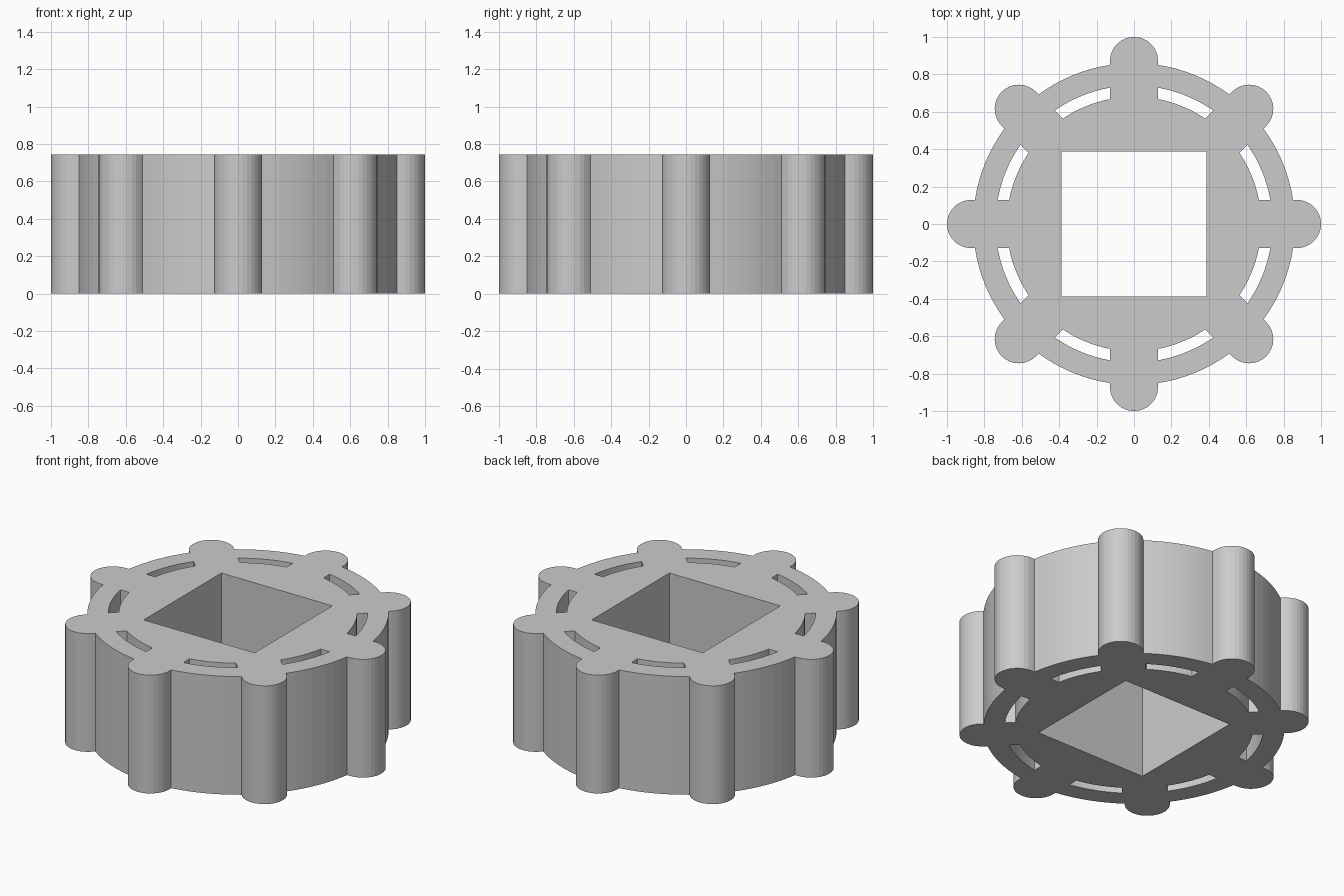
import bpy, bmesh
from math import sin, cos, asin, pi

if "Cube" in bpy.data.objects:
    bpy.data.objects.remove(bpy.data.objects["Cube"])

HEIGHT = 0.745
BODY_R = 0.86            # main round body
LOBE_R, LOBE_C = 0.129, 0.871   # grip lobes: radius and distance from centre
SLOT_IN, SLOT_OUT = 0.68, 0.74  # arc slots
HOLE = 0.387             # half side of the square bore
COUNT = 8
STEP = 2 * pi / COUNT


def arc(radius, a0, a1, n, cx=0.0, cy=0.0):
    return [(cx + radius * cos(a0 + (a1 - a0) * i / n),
             cy + radius * sin(a0 + (a1 - a0) * i / n)) for i in range(n + 1)]


def gap_arc(radius, k, n):
    """Arc between spoke k and the next, stopping at the parallel spoke sides."""
    trim = asin(LOBE_R / radius)
    return arc(radius, k * STEP + trim, (k + 1) * STEP - trim, n)


# Outer outline: half-round lobe, then the body arc to the next lobe
outline, slots = [], []
for k in range(COUNT):
    a = k * STEP
    outline += arc(LOBE_R, a - pi / 2, a + pi / 2, 16, LOBE_C * cos(a), LOBE_C * sin(a))
    outline += gap_arc(BODY_R, k, 8)
    slots.append(gap_arc(SLOT_OUT, k, 8) + gap_arc(SLOT_IN, k, 8)[::-1])

square = [(-HOLE, -HOLE), (HOLE, -HOLE), (HOLE, HOLE), (-HOLE, HOLE)]

# Filled profile with holes, extruded to full height
curve = bpy.data.curves.new("lobed_knob", 'CURVE')
curve.dimensions = '2D'
curve.fill_mode = 'BOTH'
curve.extrude = HEIGHT / 2
for loop in [outline, square] + slots:
    spline = curve.splines.new('POLY')
    spline.points.add(len(loop) - 1)
    for point, (x, y) in zip(spline.points, loop):
        point.co = (x, y, 0, 1)
    spline.use_cyclic_u = True

knob = bpy.data.objects.new("lobed_knob", curve)
bpy.context.collection.objects.link(knob)
bpy.context.view_layer.objects.active = knob
knob.select_set(True)
bpy.ops.object.convert(target='MESH')
knob = bpy.context.object

# Weld caps to walls, stand on the ground, keep flat faces
bm = bmesh.new()
bm.from_mesh(knob.data)
bmesh.ops.remove_doubles(bm, verts=bm.verts, dist=1e-5)
bmesh.ops.translate(bm, verts=bm.verts, vec=(0, 0, HEIGHT / 2))
bmesh.ops.recalc_face_normals(bm, faces=bm.faces)
for face in bm.faces:
    face.smooth = False
bm.to_mesh(knob.data)
bm.free()
